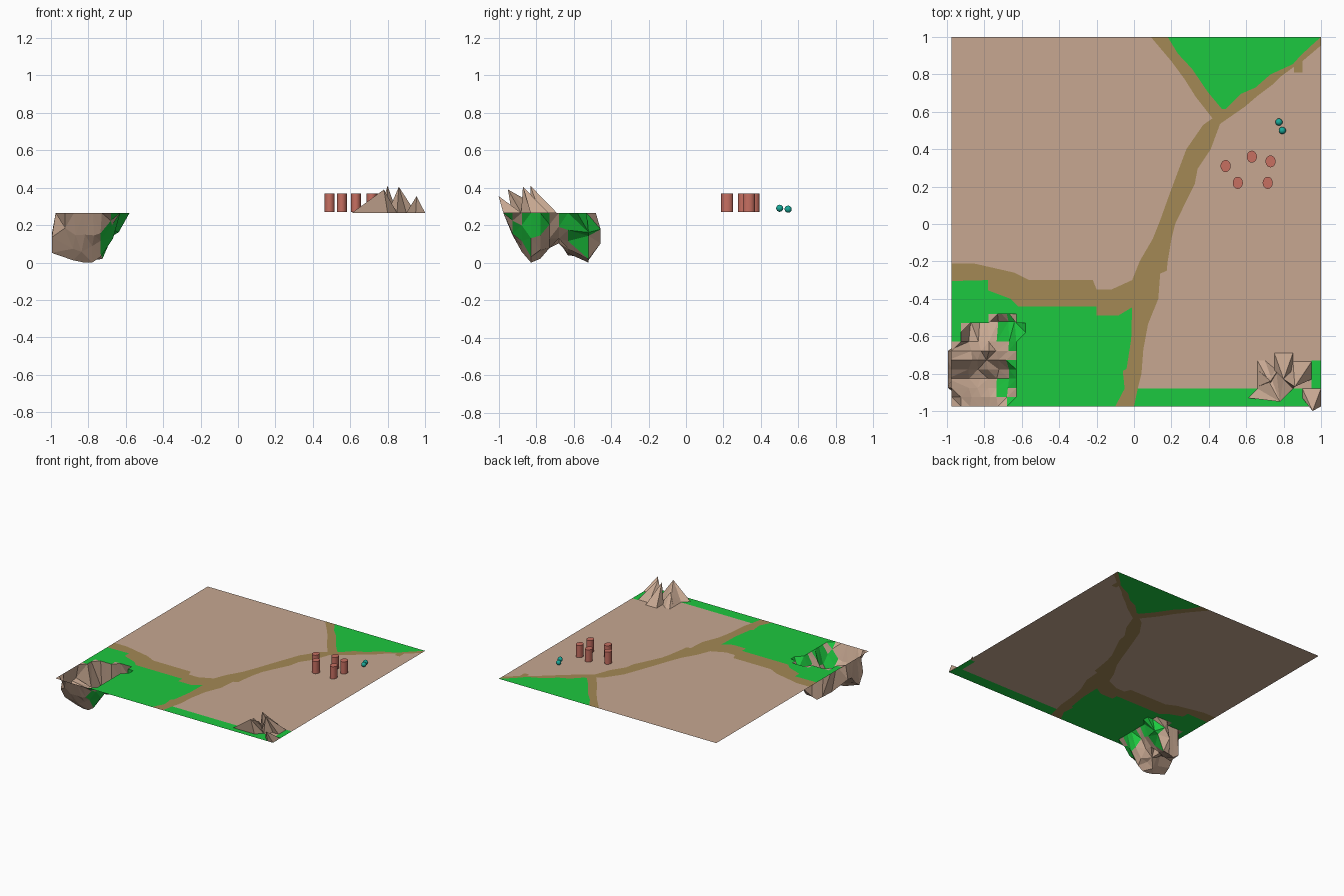
import bpy, bmesh, random

if "Cube" in bpy.data.objects:
    bpy.data.objects.remove(bpy.data.objects["Cube"])

random.seed(4)
G = 0.265            # ground level
S = 1.975 / 40       # terrain grid step
X0 = -0.975


def mat(name, rgb):
    m = bpy.data.materials.new(name)
    m.diffuse_color = (*rgb, 1)
    m.use_nodes = True
    m.node_tree.nodes["Principled BSDF"].inputs["Base Color"].default_value = m.diffuse_color
    return m


TAN = mat("tan", (0.57, 0.39, 0.285))
GREEN = mat("grass", (0.012, 0.58, 0.05))
PATH = mat("path", (0.37, 0.25, 0.09))
CLAY = mat("clay", (0.57, 0.16, 0.12))
TEAL = mat("teal", (0.01, 0.40, 0.32))


def make(name, verts, faces, mats, idx=None):
    me = bpy.data.meshes.new(name)
    me.from_pydata(verts, [], faces)
    for m in mats:
        me.materials.append(m)
    if idx:
        me.polygons.foreach_set("material_index", idx)
    ob = bpy.data.objects.new(name, me)
    bpy.context.collection.objects.link(ob)
    return ob


def region(name, outline, m):
    # flat patch of ground, triangulated and facing up
    ob = make(name, [(x, y, G) for x, y in outline], [range(len(outline))], [m])
    bm = bmesh.new()
    bm.from_mesh(ob.data)
    bm.normal_update()
    if bm.faces[:][0].normal.z < 0:
        bmesh.ops.reverse_faces(bm, faces=bm.faces[:])
    bmesh.ops.triangulate(bm, faces=bm.faces[:])
    bm.to_mesh(ob.data)
    bm.free()


# Path borders, shared by the neighbouring patches
north_west = [(X0, -.21), (-.86, -.21), (-.64, -.26), (-.56, -.30), (-.22, -.30), (-.20, -.35),
              (-.12, -.35), (-.01, -.30), (.03, -.20), (.10, -.08), (.14, .02), (.19, .16),
              (.25, .32), (.28, .40), (.37, .53), (.42, .565), (.33, .68), (.27, .775),
              (.20, .87), (.09, 1)]
north = [(.18, 1), (.235, .91), (.31, .83), (.395, .705), (.47, .615), (.49, .615), (.57, .695),
         (.65, .73), (.73, .80), (.85, .855), (.89, .90), (.96, .965), (1, 1)]
east = [(1, .955), (.90, .87), (.90, .81), (.855, .81), (.855, .84), (.78, .785), (.74, .745),
        (.66, .685), (.59, .625), (.51, .57), (.46, .535), (.41, .40), (.34, .295), (.325, .215),
        (.285, .135), (.22, 0), (.20, -.08), (.18, -.20), (.175, -.25), (.14, -.265), (.13, -.40),
        (.075, -.535), (.05, -.67), (.04, -.80), (.02, -.88)]
south_west = [(-.10, X0), (-.05, -.88), (-.06, -.785), (-.04, -.775), (-.015, -.615), (-.01, -.445),
              (-.085, -.49), (-.20, -.49), (-.20, -.44), (-.62, -.44), (-.66, -.40), (-.78, -.355),
              (-.78, -.30), (X0, -.305)]
# Pit rim in grid steps from the south-west corner
rim = [(0, 7), (1, 7), (1, 9), (4, 9), (4, 10), (7, 10), (7, 9), (8, 9), (8, 7), (7, 7), (7, 0)]

region("north_west_ground", north_west + [(X0, 1)], TAN)
region("north_grass", north, GREEN)
region("east_ground", east + [(.95, -.88), (.95, -.73), (1, -.73)], TAN)
region("south_east_grass", [(.02, -.88), (0, X0), (1, X0), (1, -.73), (.95, -.73), (.95, -.88)], GREEN)
region("south_west_grass", south_west + [(X0 + S * i, X0 + S * j) for i, j in rim], GREEN)
region("paths", north_west + north + east + [(0, X0)] + south_west, PATH)

# Pit: sunken grid cells with a jagged floor
cells = [(i, j) for j in range(10) for i in range(9)
         if (j < 7 and i < 7) or (j in (7, 8) and 1 <= i < 8) or (j == 9 and 4 <= i < 7)]
col_depth = [0, .21, .235, .245, .24, .21, .11, .10, 0]
row_depth = [0, .10, .17, .245, .23, .16, .13, .20, .245, .20, 0]
lookup, verts = {}, []
for i, j in sorted({(a + p, b + q) for a, b in cells for p in (0, 1) for q in (0, 1)}):
    x, y, z = X0 + S * i, X0 + S * j, G
    if all((i - p, j - q) in cells for p in (0, 1) for q in (0, 1)):
        z -= min(.255, col_depth[i] * row_depth[j] / .24 * random.uniform(.8, 1.2))
        if i == 1 and j > 1:
            x -= .07
        if j >= 8:
            y += .06 if j == 8 else .075
        x += random.uniform(-.012, .012) if i > 1 else 0
    lookup[i, j] = len(verts)
    verts.append((x, y, z))
faces = [[lookup[i + p, j + q] for p, q in ((0, 0), (1, 0), (1, 1), (0, 1))] for i, j in cells]
idx = [1 if (i >= 6 and j % 4 != 1) or (i == 5 and j in (1, 2, 7)) else 0 for i, j in cells]
pit = make("pit", verts, faces, [TAN, GREEN], idx)
bm = bmesh.new()
bm.from_mesh(pit.data)
bmesh.ops.triangulate(bm, faces=bm.faces[:])
low = min(v.co.z for v in bm.verts)
for v in bm.verts:       # deepest point touches z = 0
    v.co.z = G - (G - v.co.z) * G / (G - low)
bm.to_mesh(pit.data)
bm.free()

# Leaning rock spikes: (apex, base outline)
spikes = [
    ((.78, -.95, .39), [(.61, -.93), (.66, -.88), (.66, -.73), (.70, -.73), (.76, -.78), (.80, -.83), (.85, -.88), (.80, -.93)]),
    ((.80, -.83, .41), [(.75, -.69), (.75, -.78), (.80, -.83), (.85, -.78), (.85, -.69)]),
    ((.86, -.87, .405), [(.85, -.735), (.80, -.83), (.85, -.88), (.90, -.83), (.95, -.83), (.95, -.735)]),
    ((.955, -1, .355), [(.90, -.88), (.90, -.93), (.95, X0), (1, X0), (1, -.88)]),
    ((.73, -.84, .345), [(.66, -.78), (.66, -.87), (.75, -.88), (.77, -.78)]),
]
for n, (apex, base) in enumerate(spikes):
    k = len(base)
    make(f"rock_spike_{n + 1}", [(x, y, G + .001) for x, y in base] + [apex],
         [(i, (i + 1) % k, k) for i in range(k)], [TAN])

# Clay pillars
for n, (x, y) in enumerate([(.49, .31), (.63, .36), (.73, .335), (.555, .22), (.715, .22)]):
    bpy.ops.mesh.primitive_cylinder_add(vertices=24, radius=1, depth=.10, location=(x, y, .32))
    ob = bpy.context.object
    ob.name = f"pillar_{n + 1}"
    ob.scale = (.027, .032, 1)
    ob.data.materials.append(CLAY)
    bpy.ops.object.shade_smooth_by_angle()

# Teal balls
for n, p in enumerate([(.775, .545, .285), (.793, .50, .29)]):
    bpy.ops.mesh.primitive_uv_sphere_add(segments=20, ring_count=12, radius=.019, location=p)
    bpy.context.object.name = f"ball_{n + 1}"
    bpy.context.object.data.materials.append(TEAL)
    bpy.ops.object.shade_smooth()
